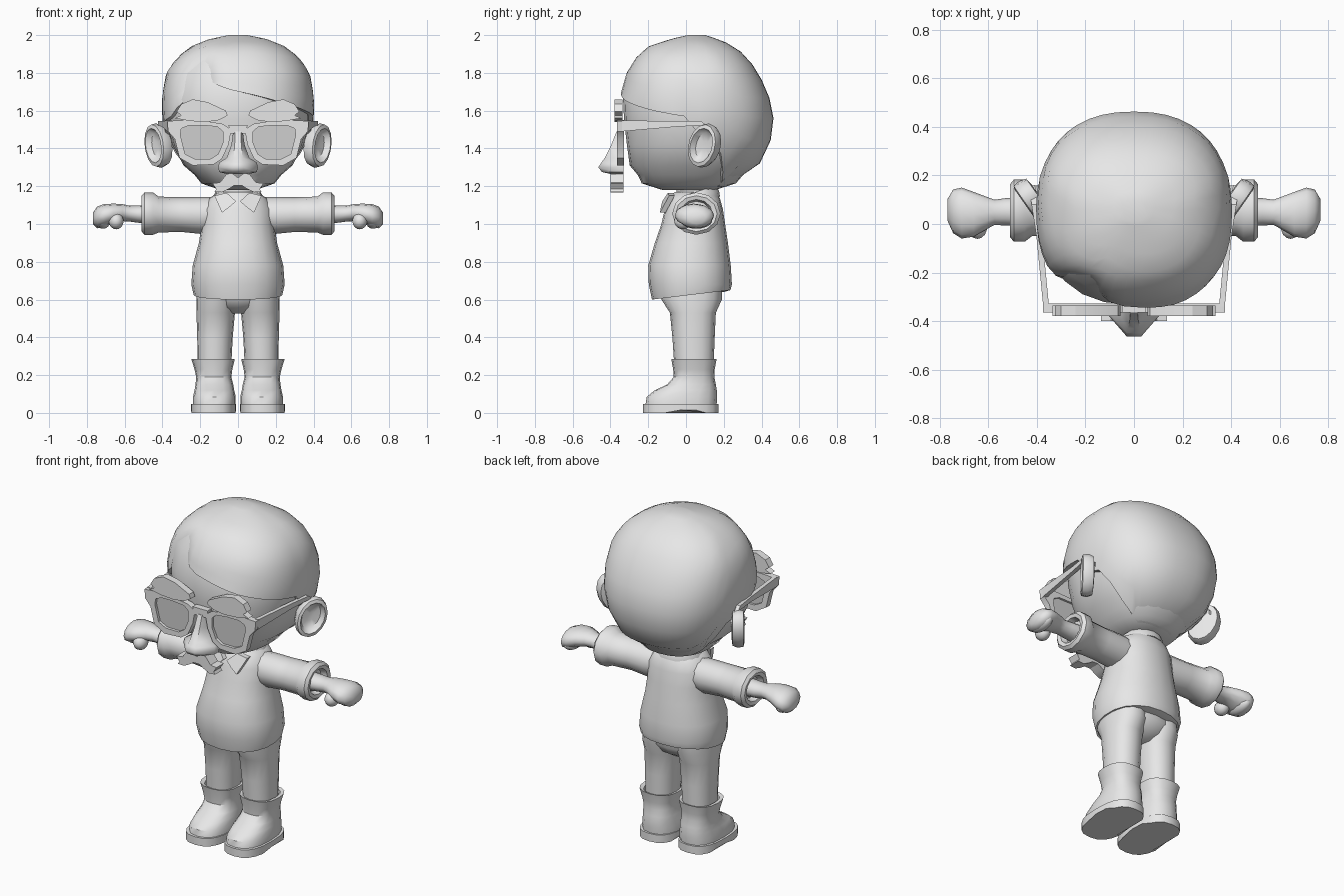
import bpy, bmesh, math
from mathutils import Matrix, Vector


def material(name, v):
    m = bpy.data.materials.new(name)
    m.diffuse_color = (v, v, v, 1)
    return m


GREY = material("plain grey", 0.8)
LENS = material("lens grey", 0.62)


def finish(bm, name, angle=40, mat=GREY):
    bmesh.ops.recalc_face_normals(bm, faces=bm.faces)
    me = bpy.data.meshes.new(name)
    bm.to_mesh(me)
    bm.free()
    me.materials.append(mat)
    ob = bpy.data.objects.new(name, me)
    bpy.context.collection.objects.link(ob)
    bpy.ops.object.select_all(action='DESELECT')
    ob.select_set(True)
    bpy.context.view_layer.objects.active = ob
    bpy.ops.object.shade_smooth_by_angle(angle=math.radians(angle))
    return ob


def loft(name, rings, caps=(True, True), angle=40, mat=GREY):
    """Skin a list of closed point rings."""
    bm = bmesh.new()
    vs = [[bm.verts.new(p) for p in r] for r in rings]
    n = len(vs[0])
    for a, b in zip(vs, vs[1:]):
        for i in range(n):
            bm.faces.new((a[i], a[(i + 1) % n], b[(i + 1) % n], b[i]))
    if caps[0]:
        bm.faces.new(vs[0])
    if caps[1]:
        bm.faces.new(vs[-1])
    return finish(bm, name, angle, mat)


def power(v, p):
    return math.copysign(abs(v) ** p, v)


def oval(z, cx, hw, yf, yb, n=16, p=0.9):
    """Horizontal rounded ring from front yf to back yb."""
    cy, ry = (yf + yb) / 2, (yb - yf) / 2
    return [(cx + hw * power(math.sin(t), p), cy - ry * power(math.cos(t), p), z)
            for t in (2 * math.pi * i / n for i in range(n))]


def across(s, x, cy, cz, ry, rz, n=12):
    """Vertical ring around an arm running along x."""
    return [(s * x, cy + ry * math.sin(t), cz + rz * math.cos(t))
            for t in (2 * math.pi * i / n for i in range(n))]


def plate(name, pts, y0, y1, s=1, mat=GREY):
    return loft(name, [[(s * x, y, z) for x, z in pts] for y in (y0, y1)], angle=30, mat=mat)


def ball(name, loc, size, rot=None):
    bm = bmesh.new()
    bmesh.ops.create_uvsphere(bm, u_segments=14, v_segments=9, radius=1)
    m = Matrix.Translation(loc) @ (rot or Matrix()) @ Matrix.Diagonal((*size, 1))
    bm.transform(m)
    return finish(bm, name, 60)


def interp(table, k):
    for a, b in zip(table, table[1:]):
        if k <= b[0]:
            f = max(0, (k - a[0]) / (b[0] - a[0]))
            return [u + (v - u) * f for u, v in zip(a[1:], b[1:])]
    return table[-1][1:]


# Head profile: height, half width, front y, back y
HEAD = [(1.18, .10, -.13, .16), (1.215, .20, -.24, .27), (1.31, .31, -.32, .385),
        (1.42, .37, -.335, .445), (1.55, .40, -.35, .465), (1.66, .405, -.355, .445),
        (1.80, .38, -.315, .385), (1.88, .325, -.265, .325), (1.94, .25, -.20, .26),
        (1.98, .15, -.08, .17), (2.0, .05, .01, .10)]


def skull(z, deg, inset=0.0):
    hw, yf, yb = interp(HEAD, z)
    t = math.radians(deg)
    c, s = power(math.cos(t), .85), power(math.sin(t), .85)
    ry = (0.05 - yf) if c > 0 else (yb - 0.05)
    return Vector((max(hw - inset, .01) * s, 0.05 - max(ry - inset, .01) * c, z))


# Face, sitting just inside the hair
loft("face", [[skull(z, a, .022 if z > 1.25 else .006) for a in range(0, 360, 15)]
              for z in (1.18, 1.215, 1.26, 1.31, 1.42, 1.55, 1.66, 1.80, 1.88)])

# Hair cap with a side parting; the hairline height depends on direction
HAIRLINE = [(-180, 1.195), (-128, 1.2), (-112, 1.3), (-104, 1.44), (-92, 1.47), (-84, 1.53),
            (-60, 1.57), (-42, 1.67), (-26, 1.77), (0, 1.70), (30, 1.645), (60, 1.60),
            (84, 1.57), (92, 1.47), (104, 1.44), (112, 1.3), (128, 1.2), (180, 1.195)]


def hair_point(deg, t, inset=0.0):
    low = interp(HAIRLINE, deg)[0]
    z = low + (2.0 - low) * math.sin(t * math.pi / 2)
    p = skull(z, deg, inset)
    dent = .07 * math.exp(-((deg + 32) / 13) ** 2) * max(0, min(1, (1.92 - z) / .15))
    k = 1 - dent / .4
    return Vector((p.x * k, .05 + (p.y - .05) * k, z))


ANGLES = range(-180, 180, 8)
loft("hair", [[hair_point(a, 0, .04) for a in ANGLES]] +
     [[hair_point(a, i / 10) for a in ANGLES] for i in range(11)], caps=(False, True), angle=50)

# Ears: dished ovals flaring outward and back
for s in (1, -1):
    lean = Matrix.Rotation(s * math.radians(-35), 4, 'Z') @ Matrix.Rotation(math.radians(-12), 4, 'X')
    rings = []
    for k, d in ((.55, .035), (.9, .03), (1, 0), (.95, -.03), (.78, -.035), (.6, -.005), (.2, .0)):
        rings.append([Vector((s * .42, .10, 1.415)) + lean @ Vector(
            (-s * d, k * .09 * math.sin(t), k * .12 * math.cos(t) + .012 * math.sin(t)))
            for t in (2 * math.pi * i / 14 for i in range(14))])
    loft("ear", rings, angle=50)

# Neck, shirt and collar
loft("neck", [oval(z, 0, .095, -.05, .14) for z in (1.08, 1.21)])
SHIRT = [(.64, .20, -.15, .20), (.60, .235, -.18, .235), (.68, .247, -.197, .243), (.78, .24, -.2, .237),
         (.90, .207, -.165, .222), (1.0, .192, -.13, .207), (1.08, .187, -.112, .195),
         (1.135, .155, -.09, .18), (1.17, .10, -.06, .155)]
rings = [oval(*(r[0], 0) + r[1:], n=20) for r in SHIRT]
rings[1] = [(x, y, z + .05 * (y + .18) / .415) for x, y, z in rings[1]]
loft("shirt", rings)
collar = []
for dz, r in ((-.03, .10), (-.035, .14), (-.005, .135), (.022, .118), (.02, .095)):
    collar.append([(r * math.sin(t), .04 - r * math.cos(t), 1.145 + dz - .035 * math.cos(t))
                   for t in (2 * math.pi * i / 18 for i in range(18))])
loft("collar", collar, caps=(False, False))

for s in (1, -1):
    # Collar point
    flap = [(.01, 1.12), (.06, 1.165), (.125, 1.15), (.085, 1.06), (.045, 1.09)]
    loft("collar_point", [[(s * x, y + (z - 1.06) * .45 + x * .2, z) for x, z in flap]
                          for y in (-.155, -.125)], angle=30)

    # Sleeve with rolled, hollow cuff
    loft("sleeve", [across(s, *r) for r in (
        (.08, .05, 1.05, .09, .09), (.19, .05, 1.045, .10, .098), (.30, .05, 1.05, .10, .092),
        (.42, .055, 1.05, .105, .095), (.45, .055, 1.055, .128, .112), (.495, .055, 1.055, .128, .112),
        (.51, .055, 1.055, .11, .095), (.505, .055, 1.055, .085, .075), (.47, .055, 1.055, .075, .065))])

    # Arm and mitten hand
    loft("hand", [across(s, *r) for r in (
        (.46, .05, 1.05, .06, .05), (.53, .05, 1.052, .056, .045), (.575, .048, 1.055, .052, .042),
        (.61, .045, 1.06, .068, .045), (.66, .04, 1.056, .092, .052), (.71, .045, 1.045, .105, .06),
        (.745, .052, 1.035, .09, .058), (.768, .058, 1.03, .045, .03))], angle=60)
    ball("thumb", (s * .645, -.015, 1.015), (.04, .047, .043))
    ball("fingers", (s * .715, .055, 1.02), (.042, .085, .045))

    # Trouser leg
    loft("trouser_leg", [oval(z, s * cx, hw, yf, yb) for z, cx, hw, yf, yb in (
        (.22, .125, .088, -.06, .145), (.40, .122, .094, -.072, .152), (.53, .118, .102, -.085, .158),
        (.60, .114, .107, -.13, .19), (.70, .105, .105, -.13, .19))])

    # Boot, flared at the top
    loft("boot", [oval(z, s * cx, hw, yf, yb, p=.8) for z, cx, hw, yf, yb in (
        (.04, .125, .113, -.215, .162), (.085, .125, .113, -.208, .165), (.12, .125, .105, -.165, .163),
        (.15, .125, .10, -.10, .158), (.19, .128, .093, -.065, .15), (.23, .13, .10, -.068, .152),
        (.285, .132, .115, -.078, .162), (.28, .13, .092, -.062, .148), (.25, .13, .088, -.06, .146))])

    # Sole, lifted slightly under the arch
    rings = [oval(z, s * .13, .12, -.228, .172, n=20, p=.75) for z in (0, .048)]
    rings[0] = [(x, y, .015 if -.08 < y < .08 else 0) for x, y, z in rings[0]]
    loft("sole", rings)

# Trouser seat
loft("trouser_seat", [oval(z, 0, hw, yf, yb) for z, hw, yf, yb in (
    (.525, .06, -.03, .10), (.56, .14, -.09, .155), (.61, .21, -.13, .19), (.72, .215, -.13, .19))])

# Novelty glasses: half outlines as (x, z), mirrored
OUTER = [(.375, 1.545), (.28, 1.55), (.17, 1.545), (.08, 1.53), (.035, 1.50), (.05, 1.42),
         (.085, 1.345), (.13, 1.315), (.24, 1.31), (.31, 1.35), (.335, 1.45), (.37, 1.49)]
INNER = [(.30, 1.505), (.26, 1.522), (.18, 1.522), (.11, 1.515), (.08, 1.49), (.08, 1.43),
         (.105, 1.37), (.145, 1.345), (.23, 1.345), (.28, 1.37), (.295, 1.43), (.305, 1.47)]
BROW = [(.335, 1.56), (.30, 1.575), (.325, 1.595), (.30, 1.635), (.24, 1.66), (.16, 1.645),
        (.065, 1.60), (.055, 1.575), (.10, 1.55), (.17, 1.54), (.25, 1.545)]
TACHE = [(0, 1.245), (.03, 1.268), (.06, 1.265), (.095, 1.22), (.135, 1.215), (.115, 1.185),
         (.125, 1.17), (.085, 1.168), (.05, 1.185), (.02, 1.205), (0, 1.205)]
for s in (1, -1):
    loops = [(OUTER, -.365), (OUTER, -.327), (INNER, -.327), (INNER, -.365), (OUTER, -.365)]
    loft("glasses_frame", [[(s * x, y, z) for x, z in pts] for pts, y in loops],
         caps=(False, False), angle=30)
    plate("lens", INNER, -.348, -.340, s, LENS)
    plate("eyebrow", BROW, -.378, -.335, s)
    plate("moustache", TACHE, -.40, -.33, s)
    # Temple arm, tapering back and hooking over the ear
    loft("temple_arm", [[(s * (x + dx), y, z) for dx, z in
                         ((-.012, lo), (.012, lo), (.012, hi), (-.012, hi))]
                        for x, y, lo, hi in ((.362, -.34, 1.49, 1.548), (.39, -.05, 1.515, 1.545),
                                             (.41, .08, 1.522, 1.546), (.42, .16, 1.45, 1.475))], angle=30)
plate("glasses_bridge", [(-.045, 1.48), (.045, 1.48), (.05, 1.525), (-.05, 1.525)], -.365, -.327)

# False nose
loft("nose", [[(-hw, -.33, z), (-hw, -.33 + (yt + .33) * .35, z), (-hw * k, yt, z), (hw * k, yt, z),
               (hw, -.33 + (yt + .33) * .35, z), (hw, -.33, z)]
              for z, hw, yt, k in ((1.49, .025, -.368, .6), (1.42, .035, -.395, .5), (1.35, .06, -.43, .4),
                                   (1.325, .10, -.448, .3), (1.30, .105, -.464, .28),
                                   (1.275, .10, -.445, .3), (1.265, .06, -.40, .4))], angle=50)
